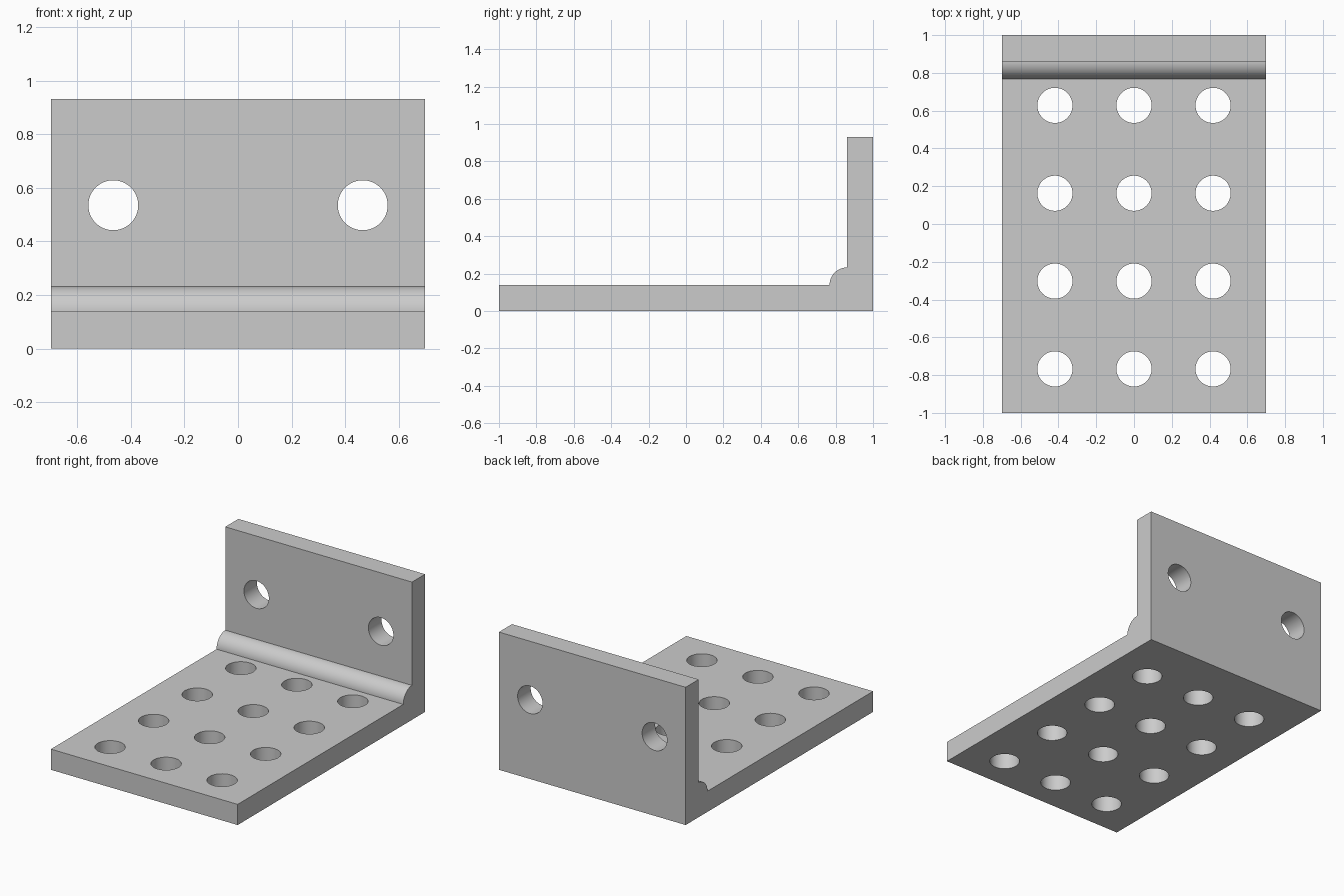
import bpy, bmesh, math
from mathutils import Matrix, Vector

cube = bpy.data.objects.get("Cube")
if cube:
    bpy.data.objects.remove(cube, do_unlink=True)

U = 2 / 215                       # one design unit
HALF_W, HALF_L = 75 * U, 1.0
HEIGHT, THICK, HOLE_R = 100 * U, 15 * U, 10 * U

grey = bpy.data.materials.new("light grey")
grey.use_nodes = True
colour = (0.6, 0.6, 0.6, 1)
grey.diffuse_color = colour
grey.node_tree.nodes["Principled BSDF"].inputs["Base Color"].default_value = colour


def make_object(name, bm):
    bmesh.ops.recalc_face_normals(bm, faces=bm.faces)
    mesh = bpy.data.meshes.new(name)
    bm.to_mesh(mesh)
    bm.free()
    mesh.materials.append(grey)
    obj = bpy.data.objects.new(name, mesh)
    bpy.context.collection.objects.link(obj)
    return obj


def add_hole(bm, centre, rotation=Matrix()):
    bmesh.ops.create_cone(bm, cap_ends=True, segments=64, radius1=HOLE_R,
                          radius2=HOLE_R, depth=THICK * 2,
                          matrix=Matrix.Translation(centre) @ rotation)


# L-shaped side profile with a rounded bead in the inner corner
wall_y = HALF_L - THICK
bead_r = 10 * U
profile = [(-HALF_L, 0), (HALF_L, 0), (HALF_L, HEIGHT), (wall_y, HEIGHT)]
for i in range(17):
    a = math.pi / 2 * (1 + i / 16)
    profile.append((wall_y + bead_r * math.cos(a), THICK + bead_r * math.sin(a)))
profile.append((-HALF_L, THICK))

bm = bmesh.new()
face = bm.faces.new([bm.verts.new((-HALF_W, y, z)) for y, z in profile])
ext = bmesh.ops.extrude_face_region(bm, geom=[face])
bmesh.ops.translate(bm, vec=(2 * HALF_W, 0, 0),
                    verts=[v for v in ext["geom"] if isinstance(v, bmesh.types.BMVert)])
bracket = make_object("angle_bracket", bm)

# Hole cutters: a grid through the base, a pair through the upright
bm = bmesh.new()
for x in (-45, 0, 45):
    for y in (-82.5, -32.5, 17.5, 67.5):
        add_hole(bm, Vector((x * U, y * U, THICK / 2)))
for x in (-50, 50):
    add_hole(bm, Vector((x * U, HALF_L - THICK / 2, 57.5 * U)),
             Matrix.Rotation(math.pi / 2, 4, "X"))
cutter = make_object("hole_cutters", bm)
cutter.hide_render = True

# Cut the holes, then shade the round surfaces smooth
cut = bracket.modifiers.new("holes", "BOOLEAN")
cut.operation, cut.solver, cut.object = "DIFFERENCE", "EXACT", cutter
bpy.ops.object.select_all(action="DESELECT")
bracket.select_set(True)
bpy.context.view_layer.objects.active = bracket
bpy.ops.object.modifier_apply(modifier=cut.name)
bpy.data.objects.remove(cutter, do_unlink=True)
bpy.ops.object.shade_smooth_by_angle(angle=math.radians(30))
